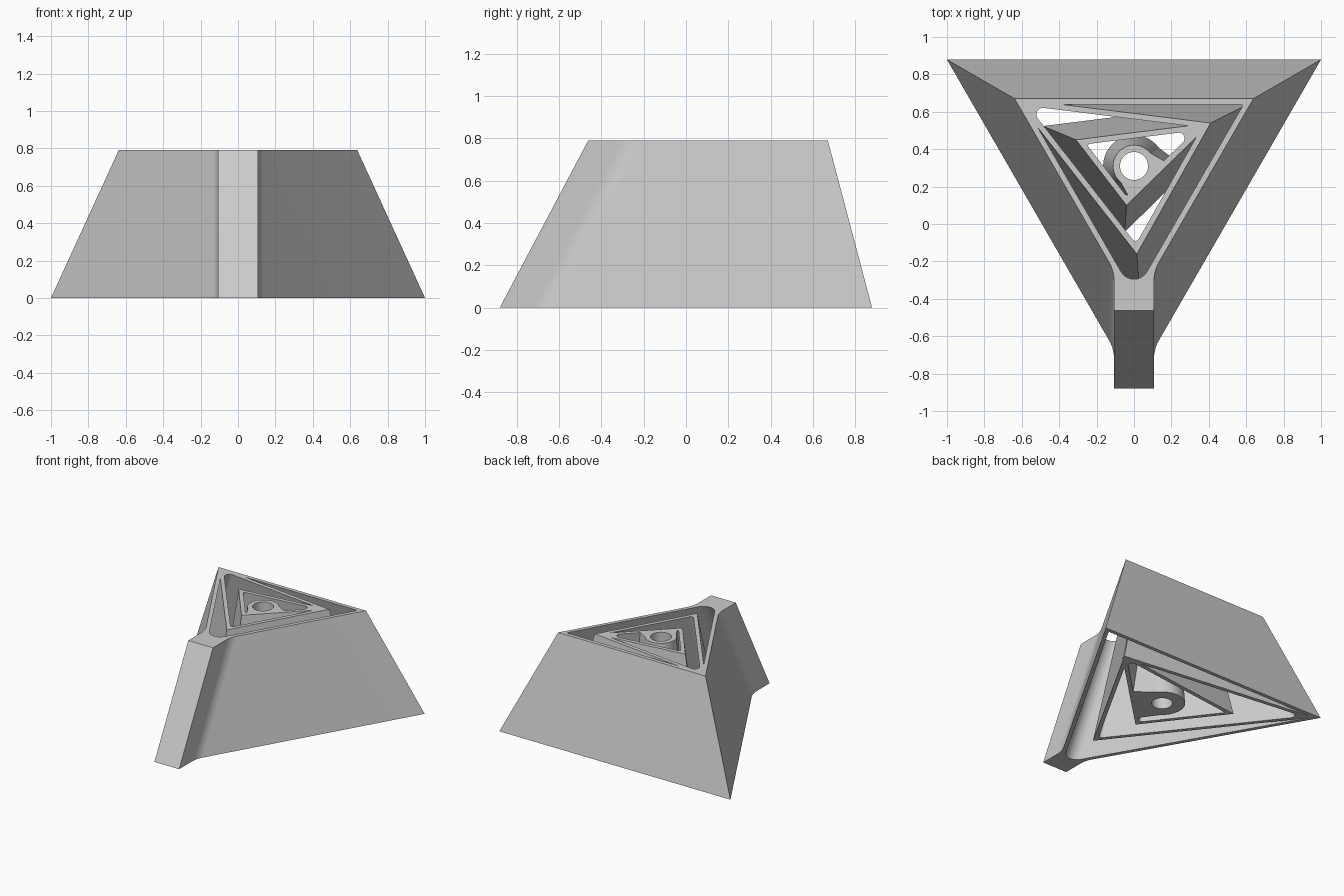
import bpy
import math
from mathutils import Vector

if "Cube" in bpy.data.objects:
    bpy.data.objects.remove(bpy.data.objects["Cube"], do_unlink=True)

HEIGHT = 0.79
WALL = 0.03

grey = bpy.data.materials.new("plain_grey")
grey.use_nodes = True
grey.diffuse_color = (0.6, 0.6, 0.6, 1)
grey.node_tree.nodes["Principled BSDF"].inputs["Base Color"].default_value = (0.6, 0.6, 0.6, 1)


def corner(pts, i):
    """Directions to both neighbours and half the angle between them."""
    p = pts[i]
    u = (pts[i - 1] - p).normalized()
    v = (pts[(i + 1) % len(pts)] - p).normalized()
    return p, u, v, u.angle(v) / 2


def offset(pts, d):
    """Move every side of a convex outline outward by d."""
    out = []
    for i in range(len(pts)):
        p, u, v, h = corner(pts, i)
        out.append(p - (u + v).normalized() * d / math.sin(h))
    return out


def rounded(pts, radii, steps=10):
    """Replace corners that have a radius by arcs."""
    out = []
    for i, r in enumerate(radii):
        p, u, v, h = corner(pts, i)
        if r == 0:
            out.append(p)
            continue
        c = p + (u + v).normalized() * r / math.sin(h)
        t = r / math.tan(h)
        a, b = (p + u * t - c).normalized(), (p + v * t - c).normalized()
        out += [c + a.slerp(b, k / steps).normalized() * r for k in range(steps + 1)]
    return out


def circle(centre, r, n=48):
    return [centre + Vector((math.cos(k * math.tau / n), math.sin(k * math.tau / n))) * r
            for k in range(n)]


def loft(name, low, high, extend=0.0):
    """Drafted solid between two outlines, optionally extended past both ends."""
    rings = []
    for t in (-extend, 1 + extend):
        rings.append([(*(a + (b - a) * t), HEIGHT * t) for a, b in zip(low, high)])
    n = len(low)
    area = sum(low[i - 1].x * low[i].y - low[i - 1].y * low[i].x for i in range(n))
    faces = [tuple(reversed(range(n))), tuple(range(n, 2 * n))]
    faces += [(i, (i + 1) % n, (i + 1) % n + n, i + n) for i in range(n)]
    if area < 0:
        faces = [tuple(reversed(f)) for f in faces]
    mesh = bpy.data.meshes.new(name)
    mesh.from_pydata(rings[0] + rings[1], [], faces)
    mesh.materials.append(grey)
    obj = bpy.data.objects.new(name, mesh)
    bpy.context.collection.objects.link(obj)
    return obj


def cut(obj, cutter):
    """Subtract the cutter and remove it."""
    mod = obj.modifiers.new("cut", 'BOOLEAN')
    mod.operation = 'DIFFERENCE'
    mod.solver = 'EXACT'
    mod.object = cutter
    deps = bpy.context.evaluated_depsgraph_get()
    mesh = bpy.data.meshes.new_from_object(obj.evaluated_get(deps))
    obj.modifiers.clear()
    obj.data = mesh
    bpy.data.objects.remove(cutter, do_unlink=True)


def pocket(tri, draft, radii):
    low = rounded(offset(tri, draft - WALL), radii)
    high = rounded(offset(tri, -WALL), radii)
    return loft("pocket_cutter", low, high, 0.05)


def points(*xy):
    return [Vector(p) for p in xy]


# Top outlines of the three nested triangles, each sharing a corner with the last
outer = points((-0.638, 0.67), (0.638, 0.67), (0, -0.435))
middle = points((-0.635, 0.67), (0.41, 0.54), (0.015, -0.16))
inner = points((0.41, 0.54), (-0.31, 0.45), (-0.04, 0.1))
DRAFTS = (0.209, 0.142, 0.095)


# Outer shell with a front keel blended into its sides
def keeled(tri):
    a, b, c = tri
    w = 0.107
    joint = c.y + w * math.sqrt(3)
    front = c.y - 0.027
    outline = points(a, b, (w, joint), (w, front), (-w, front), (-w, joint))
    return rounded(outline, (0, 0, 0.2, 0, 0, 0.2))


shell = loft("outer_shell", keeled(offset(outer, DRAFTS[0])), keeled(outer))
cut(shell, pocket(outer, DRAFTS[0], (0.008, 0.008, 0.08)))

# Middle triangular wall
mid = loft("middle_wall", offset(middle, DRAFTS[1]), middle)
cut(mid, pocket(middle, DRAFTS[1], (0.035, 0.015, 0.02)))

# Inner triangular wall
tip = (0.025, 0, 0)
inn = loft("inner_wall", rounded(offset(inner, DRAFTS[2]), tip), rounded(inner, tip))
cut(inn, pocket(inner, DRAFTS[2], (0.03, 0.01, 0.02)))

# Tapered hub and the web that joins it to the inner wall
centre = Vector((0, 0.31))
along = (inner[0] - inner[2]).normalized()
across = Vector((along.y, -along.x))


def web_outline(r, reach):
    foot = centre + across * reach
    return [centre - along * r, foot - along * (r + 0.03),
            foot + along * (r + 0.03), centre + along * r]


hub = loft("hub", circle(centre, 0.165), circle(centre, 0.112))
web = loft("hub_web", web_outline(0.16, 0.2), web_outline(0.108, 0.108))
for part in (hub, web):
    bore = circle(centre, 0.075)
    cut(part, loft("bore_cutter", bore, bore, 0.05))

# Smooth the rounded corners and keep the edges sharp
bpy.ops.object.select_all(action='DESELECT')
for part in (shell, mid, inn, hub, web):
    part.select_set(True)
bpy.context.view_layer.objects.active = shell
bpy.ops.object.shade_smooth_by_angle(angle=math.radians(30))
